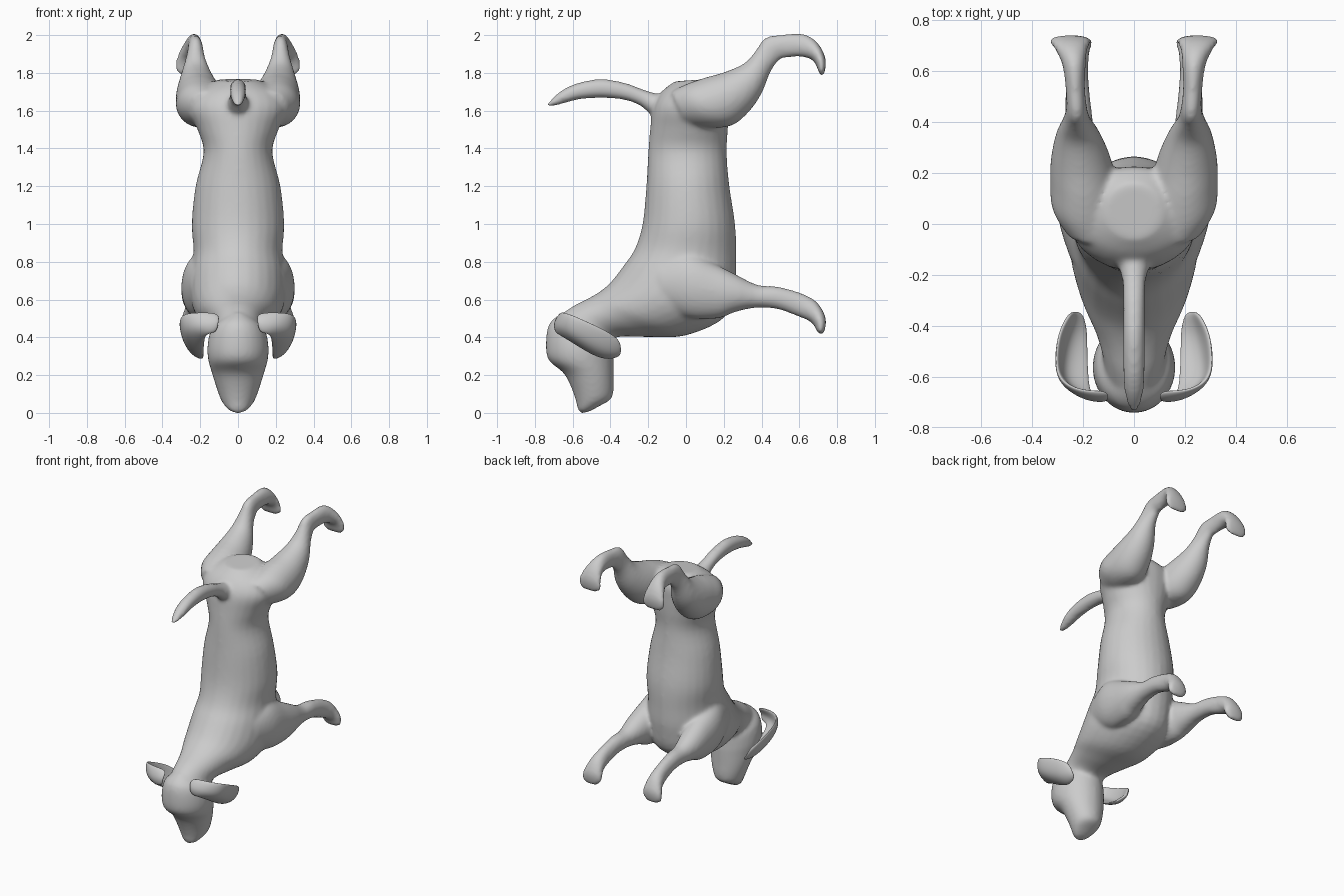
import bpy, bmesh, math
from mathutils import Vector


def spline(a, b, c, d, t):
    return 0.5 * (2*b + (c - a)*t + (2*a - 5*b + 4*c - d)*t*t + (3*b - a - 3*c + d)*t**3)


def loft(bm, sections, side=1, steps=4, n=28):
    """Section: edge point (y, z), opposite edge point (y, z), centre x, half width."""
    rows = [sections[0]] + list(sections) + [sections[-1]]
    rings = []
    for i in range(len(sections) - 1):
        for k in range(steps):
            rings.append([spline(*v, k / steps) for v in zip(*rows[i:i + 4])])
    rings.append(sections[-1])
    loops = []
    for y1, z1, y2, z2, x, w in rings:
        loop = []
        for j in range(n):
            a = 2 * math.pi * j / n
            c, s = math.cos(a), math.sin(a)
            loop.append(bm.verts.new((side * (x + w * s),
                                      (y1 + y2)/2 + (y1 - y2)/2 * c,
                                      (z1 + z2)/2 + (z1 - z2)/2 * c)))
        loops.append(loop)
    for p, q in zip(loops, loops[1:]):
        for j in range(n):
            bm.faces.new((p[j], p[(j+1) % n], q[(j+1) % n], q[j]))
    bm.faces.new(loops[0][::-1])
    bm.faces.new(loops[-1])


def finish(name, bm):
    bmesh.ops.recalc_face_normals(bm, faces=bm.faces)
    me = bpy.data.meshes.new(name)
    bm.to_mesh(me)
    bm.free()
    me.shade_smooth()
    ob = bpy.data.objects.new(name, me)
    bpy.context.collection.objects.link(ob)
    return ob


# rump, torso and neck
torso = [
    (-.06, 1.755, .16, 1.77, 0, .11), (-.13, 1.70, .22, 1.70, 0, .22),
    (-.175, 1.62, .225, 1.6, 0, .26), (-.19, 1.5, .222, 1.5, 0, .215),
    (-.20, 1.38, .215, 1.38, 0, .182), (-.21, 1.2, .23, 1.2, 0, .225),
    (-.23, 1.0, .26, 1.0, 0, .245), (-.27, .87, .265, .84, 0, .235),
    (-.33, .78, .26, .68, 0, .25), (-.40, .69, .21, .51, 0, .25),
    (-.46, .64, .0, .41, 0, .215), (-.52, .605, -.2, .402, 0, .165),
    (-.59, .57, -.36, .402, 0, .13), (-.65, .53, -.43, .36, 0, .12)]
# skull and muzzle
head = [
    (-.66, .53, -.50, .46, 0, .07), (-.725, .47, -.40, .42, 0, .14),
    (-.742, .37, -.385, .33, 0, .162), (-.728, .28, -.383, .27, 0, .157),
    (-.65, .213, -.383, .2, 0, .137), (-.61, .14, -.383, .13, 0, .115),
    (-.582, .06, -.395, .075, 0, .09), (-.572, .015, -.46, .035, 0, .06),
    (-.555, -.003, -.51, .008, 0, .03)]
# tail
tail = [
    (-.05, 1.68, -.05, 1.55, 0, .07), (-.15, 1.69, -.18, 1.58, 0, .058),
    (-.22, 1.71, -.24, 1.625, 0, .046), (-.32, 1.747, -.32, 1.655, 0, .043),
    (-.45, 1.768, -.44, 1.668, 0, .043), (-.58, 1.745, -.56, 1.66, 0, .043),
    (-.67, 1.70, -.64, 1.64, 0, .038), (-.73, 1.642, -.71, 1.622, 0, .022),
    (-.737, 1.628, -.73, 1.62, 0, .01)]
# shoulder, front leg and paw
front_leg = [
    (-.15, .80, -.12, .55, .17, .08), (.0, .85, .02, .5, .19, .105),
    (.15, .79, .17, .50, .20, .10), (.27, .73, .25, .53, .21, .085),
    (.38, .677, .36, .555, .215, .06), (.48, .67, .48, .55, .22, .05),
    (.60, .638, .58, .515, .225, .045), (.69, .59, .65, .487, .23, .055),
    (.738, .51, .68, .46, .235, .072), (.738, .45, .692, .432, .24, .07),
    (.725, .415, .705, .42, .24, .04)]
# thigh, hock and hind paw
hind_leg = [
    (-.08, 1.70, 0, 1.52, .16, .10), (0, 1.74, .12, 1.51, .19, .13),
    (.1, 1.775, .24, 1.52, .20, .13), (.2, 1.803, .33, 1.59, .21, .115),
    (.31, 1.852, .40, 1.69, .22, .085), (.37, 1.92, .45, 1.81, .225, .053),
    (.42, 1.987, .50, 1.872, .225, .04), (.52, 2.004, .53, 1.88, .23, .038),
    (.63, 2.004, .61, 1.885, .235, .045), (.70, 1.955, .665, 1.87, .245, .063),
    (.738, 1.88, .69, 1.84, .25, .082), (.738, 1.82, .70, 1.808, .25, .084),
    (.727, 1.785, .71, 1.79, .25, .055)]

# one blended body surface
bm = bmesh.new()
for part in (torso, head, tail):
    loft(bm, part)
for side in (1, -1):
    loft(bm, front_leg, side)
    loft(bm, hind_leg, side)
body = finish("body", bm)
rm = body.modifiers.new("blend", 'REMESH')
rm.mode = 'VOXEL'
rm.voxel_size = 0.012
rm.use_smooth_shade = True
sm = body.modifiers.new("soften", 'SMOOTH')
sm.factor = 0.5
sm.iterations = 10

# cupped ears: upper edge, middle, lower edge per row
ear_rows = [
    ((.09, -.65, .53), (.10, -.70, .48), (.11, -.68, .42)),
    ((.20, -.66, .535), (.21, -.69, .47), (.17, -.68, .42)),
    ((.295, -.62, .53), (.29, -.63, .42), (.175, -.60, .375)),
    ((.31, -.53, .49), (.285, -.52, .36), (.18, -.50, .31)),
    ((.295, -.42, .44), (.26, -.42, .315), (.18, -.42, .28)),
    ((.25, -.345, .385), (.23, -.34, .33), (.20, -.345, .30))]
bm = bmesh.new()
grid = [[bm.verts.new(p) for p in row] for row in ear_rows]
for r, q in zip(grid, grid[1:]):
    for j in range(2):
        bm.faces.new((r[j], r[j+1], q[j+1], q[j]))
ears = finish("ears", bm)
mi = ears.modifiers.new("mirror", 'MIRROR')
mi.use_clip = False
mi.use_mirror_merge = False
so = ears.modifiers.new("thickness", 'SOLIDIFY')
so.thickness = 0.025
so.offset = 0
su = ears.modifiers.new("round", 'SUBSURF')
su.levels = su.render_levels = 3
